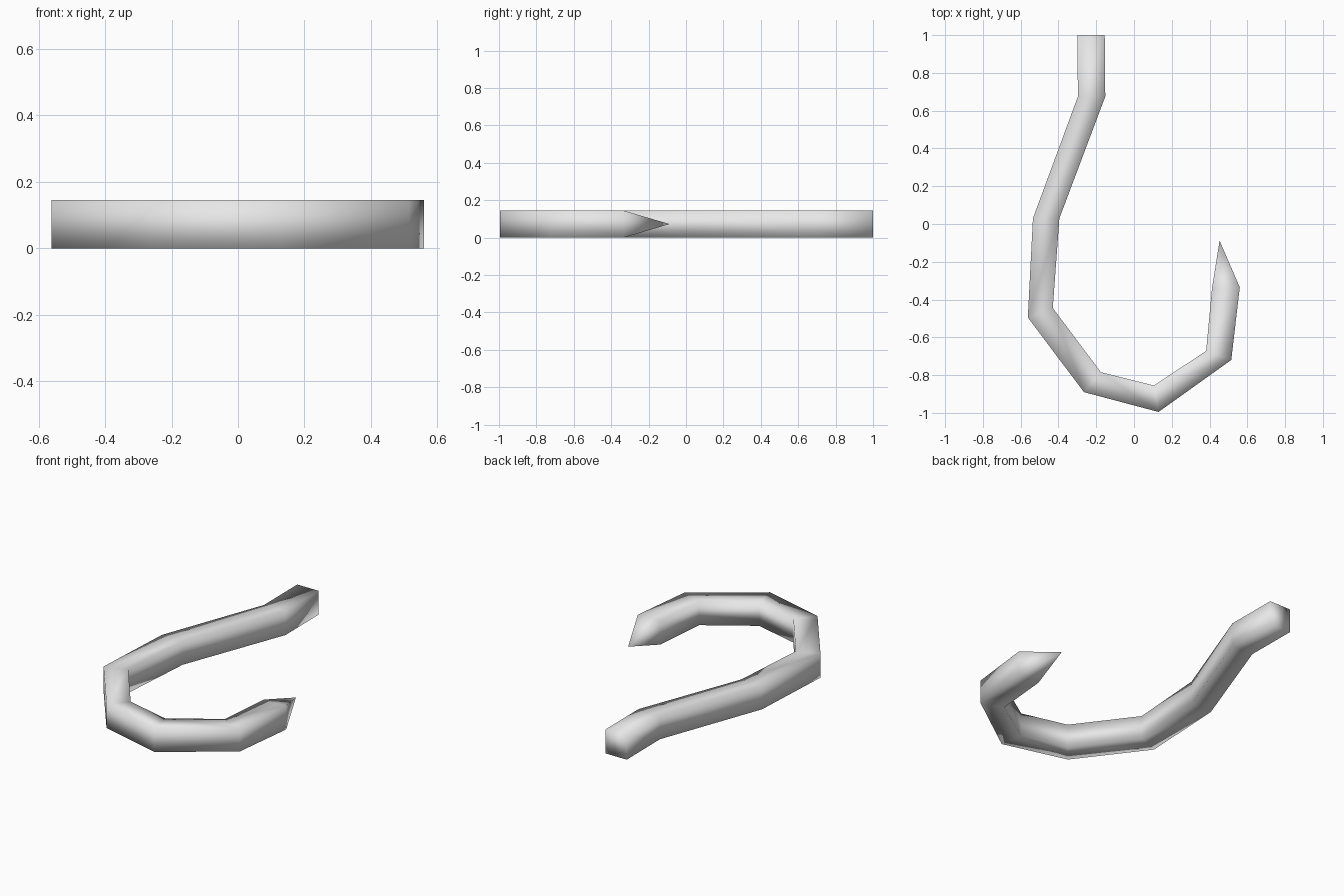
import bpy
import bmesh

if "Cube" in bpy.data.objects:
    bpy.data.objects.remove(bpy.data.objects["Cube"], do_unlink=True)

THICK = 0.145

# Outer and inner corner of the bar at each bend, from shank end to barb
STATIONS = [
    ((-0.30, 1.0), (-0.155, 1.0)),
    ((-0.297, 0.675), (-0.152, 0.675)),
    ((-0.535, 0.03), (-0.395, 0.03)),
    ((-0.562, -0.495), (-0.43, -0.445)),
    ((-0.265, -0.89), (-0.175, -0.785)),
    ((0.13, -0.995), (0.105, -0.855)),
    ((0.515, -0.72), (0.382, -0.672)),
    ((0.56, -0.335), (0.413, -0.34)),
]
TIP = (0.453, -0.088, THICK / 2)


def bridge(bm, ring_a, ring_b):
    """Join two square rings with four side faces."""
    for i in range(4):
        j = (i + 1) % 4
        bm.faces.new((ring_a[i], ring_a[j], ring_b[j], ring_b[i]))


# Square bar swept through the bends
bm = bmesh.new()
rings = []
for outer, inner in STATIONS:
    corners = [(*outer, 0), (*inner, 0), (*inner, THICK), (*outer, THICK)]
    rings.append([bm.verts.new(c) for c in corners])
for ring_a, ring_b in zip(rings, rings[1:]):
    bridge(bm, ring_a, ring_b)

# Flat shank end and pointed tip
bm.faces.new(rings[0])
apex = bm.verts.new(TIP)
last = rings[-1]
for i in range(4):
    bm.faces.new((last[i], last[(i + 1) % 4], apex))

bmesh.ops.recalc_face_normals(bm, faces=bm.faces)
for face in bm.faces:
    face.smooth = True

mesh = bpy.data.meshes.new("hook")
bm.to_mesh(mesh)
bm.free()
hook = bpy.data.objects.new("hook", mesh)
bpy.context.collection.objects.link(hook)

# Plain light grey
grey = bpy.data.materials.new("light_grey")
grey.use_nodes = True
colour = (0.8, 0.8, 0.8, 1)
grey.diffuse_color = colour
grey.node_tree.nodes["Principled BSDF"].inputs["Base Color"].default_value = colour
mesh.materials.append(grey)
